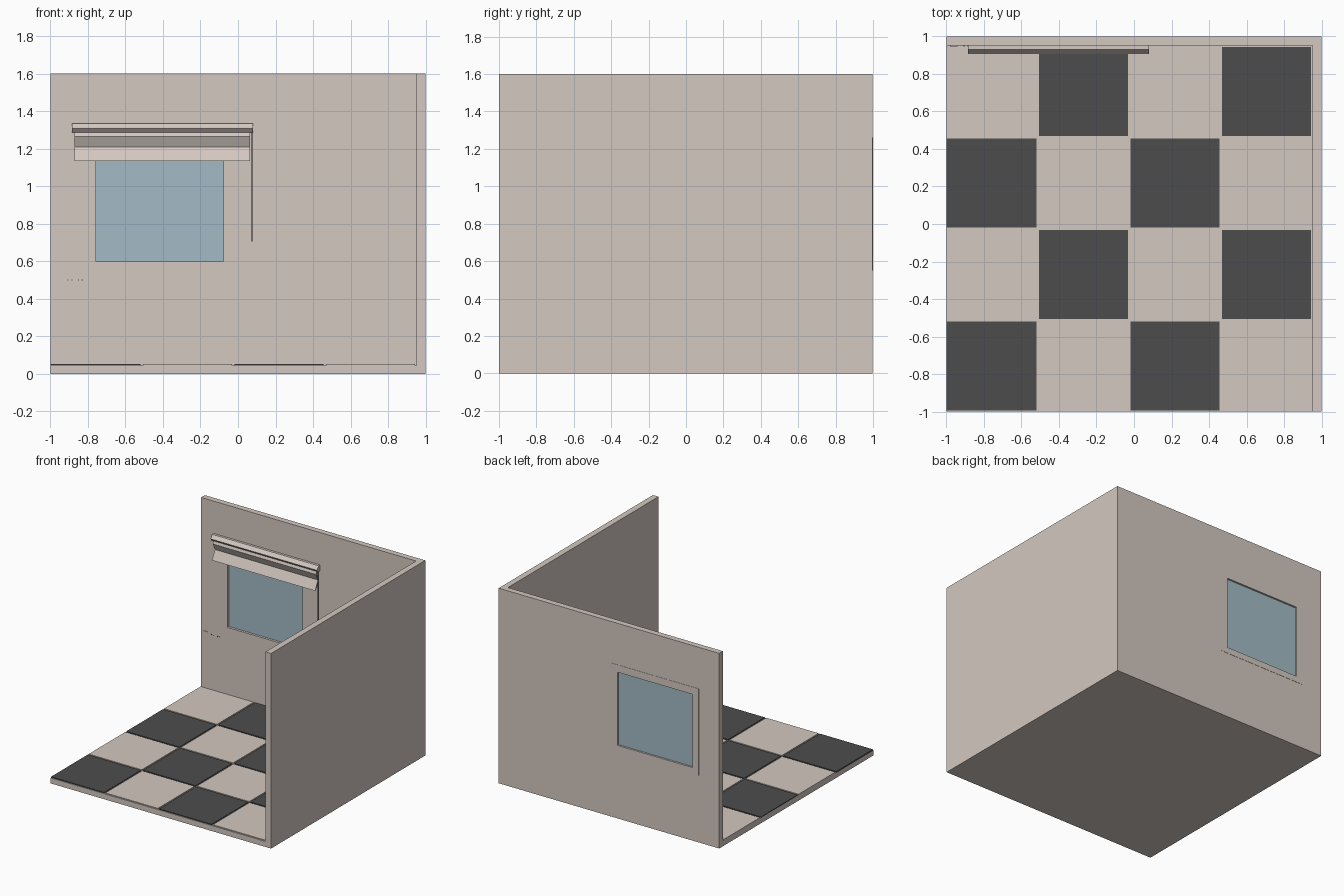
import bpy, bmesh

if "Cube" in bpy.data.objects:
    bpy.data.objects.remove(bpy.data.objects["Cube"])


def material(name, rgb):
    m = bpy.data.materials.new(name)
    m.diffuse_color = (*rgb, 1)
    m.use_nodes = True
    m.node_tree.nodes["Principled BSDF"].inputs["Base Color"].default_value = m.diffuse_color
    return m


CREAM = material("warm_cream", (0.65, 0.58, 0.53))
DARK = material("charcoal", (0.073, 0.073, 0.073))
GLASS = material("blue_glass", (0.37, 0.50, 0.57))


def finish(name, bm, mat):
    bmesh.ops.recalc_face_normals(bm, faces=bm.faces)
    me = bpy.data.meshes.new(name)
    bm.to_mesh(me)
    bm.free()
    me.materials.append(mat)
    ob = bpy.data.objects.new(name, me)
    bpy.context.collection.objects.link(ob)
    return ob


def box(name, x, y, z, mat):
    bm = bmesh.new()
    bmesh.ops.create_cube(bm, size=1)
    for v in bm.verts:
        v.co = [r[0] if c < 0 else r[1] for c, r in zip(v.co, (x, y, z))]
    return finish(name, bm, mat)


def extrude_y(name, pts, y0, y1, mat):
    """Plan outline in another plane: pts are (x, z), extruded along y."""
    bm = bmesh.new()
    f = bm.faces.new([bm.verts.new((x, y0, z)) for x, z in pts])
    ext = bmesh.ops.extrude_face_region(bm, geom=[f])["geom"]
    for v in ext:
        if isinstance(v, bmesh.types.BMVert):
            v.co.y = y1
    return finish(name, bm, mat)


def extrude_x(name, pts, x0, x1, mat):
    """Side profile of (y, z) points extruded along x."""
    bm = bmesh.new()
    f = bm.faces.new([bm.verts.new((x0, y, z)) for y, z in pts])
    ext = bmesh.ops.extrude_face_region(bm, geom=[f])["geom"]
    for v in ext:
        if isinstance(v, bmesh.types.BMVert):
            v.co.x = x1
    return finish(name, bm, mat)


def cut(ob, cutter):
    cutter.hide_render = True
    cutter.hide_viewport = True
    mod = ob.modifiers.new("window_hole", "BOOLEAN")
    mod.operation = "DIFFERENCE"
    mod.solver = "EXACT"
    mod.object = cutter
    dg = bpy.context.evaluated_depsgraph_get()
    me = bpy.data.meshes.new_from_object(ob.evaluated_get(dg))
    ob.modifiers.clear()
    ob.data = me
    bpy.data.objects.remove(cutter)


# Room shell: floor with two walls
box("floor", (-1, 0.95), (-1, 0.95), (0, 0.045), CREAM)
box("right_wall", (0.95, 1), (-1, 0.95), (0, 1.6), CREAM)
wall = box("back_wall", (-1, 1), (0.95, 0.998), (0, 1.6), CREAM)
cut(wall, box("hole_cutter", (-0.80, -0.04), (0.9, 1.1), (0.57, 1.24), CREAM))

# Checkered tiles with narrow grout gaps
pitch, gap = 1.95 / 4, 0.006
for i in range(4):
    for j in range(4):
        x, y = -1 + i * pitch, -1 + j * pitch
        box(f"tile_{i}_{j}",
            (x if i == 0 else x + gap, x + pitch - gap),
            (y + gap, y + pitch - gap), (0.04, 0.052),
            DARK if (i + j) % 2 == 0 else CREAM)

# Window frame and pane
frame = box("window_frame", (-0.815, -0.02), (0.946, 1.0), (0.55, 1.26), CREAM)
cut(frame, box("pane_cutter", (-0.757, -0.077), (0.9, 1.1), (0.6, 1.2), CREAM))
box("window_pane", (-0.76, -0.074), (0.965, 0.985), (0.597, 1.203), GLASS)

# Blind head rail, gathered fabric and pull cord
extrude_x("blind_rail", [(0.955, 1.335), (0.930, 1.335), (0.912, 1.312),
                         (0.906, 1.308), (0.925, 1.287), (0.955, 1.287)],
          -0.885, 0.08, CREAM)
fold = [(0.928, 1.295), (0.917, 1.265), (0.943, 1.21), (0.906, 1.135)]
extrude_x("blind_fabric", fold + [(y + 0.007, z) for y, z in reversed(fold)],
          -0.87, 0.065, CREAM)
box("pull_cord", (0.071, 0.076), (0.928, 0.933), (0.705, 1.3), DARK)

# Low wall socket plate with two pairs of pin slots
box("socket_plate", (-0.98, -0.94), (0.946, 0.951), (0.485, 0.515), CREAM)
for n, x in enumerate((-0.905, -0.885, -0.85, -0.83)):
    box(f"socket_slot_{n}", (x - 0.003, x + 0.003), (0.947, 0.951),
        (0.497, 0.503), DARK)
